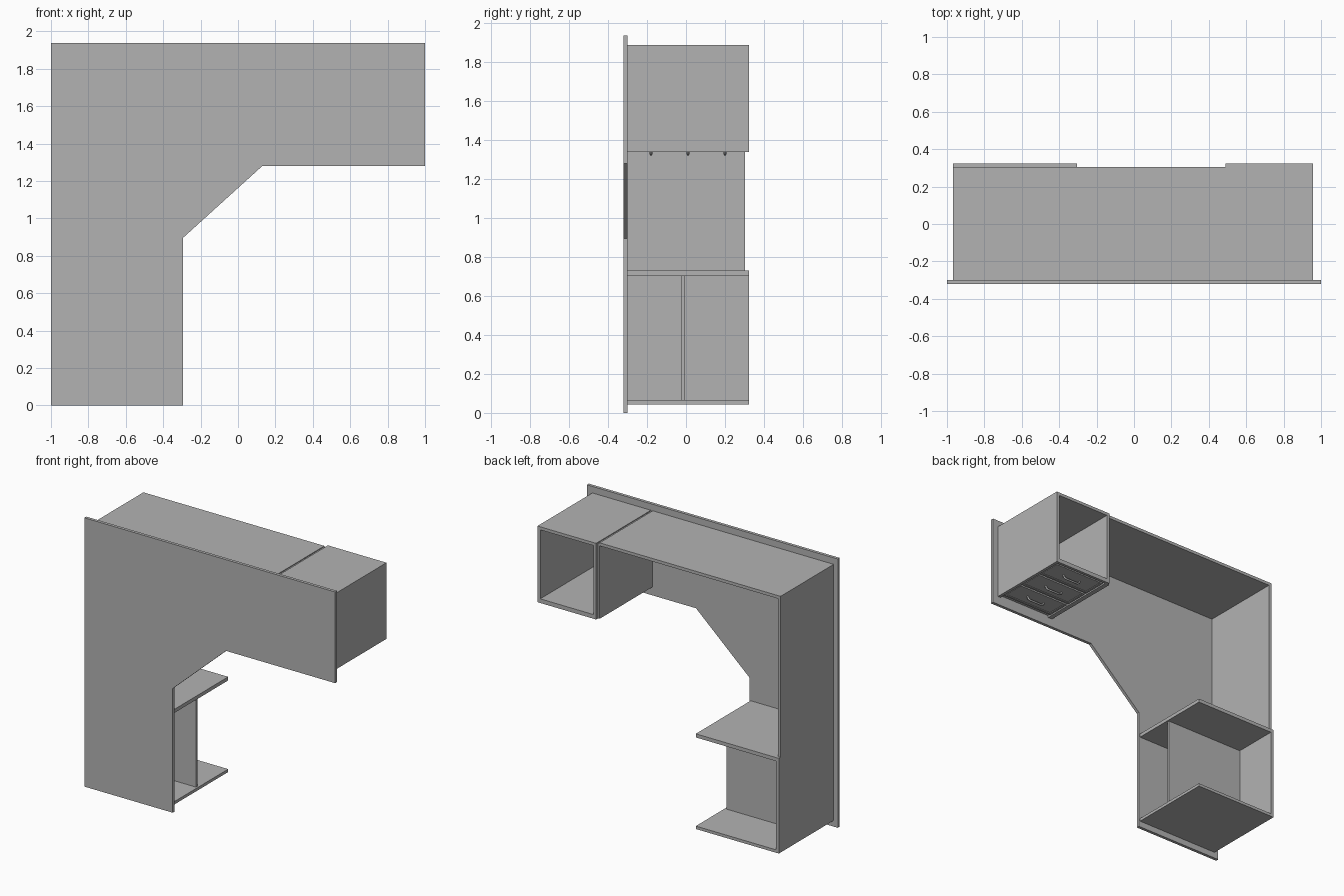
import bpy, bmesh

cube = bpy.data.objects.get("Cube")
if cube:
    bpy.data.objects.remove(cube, do_unlink=True)

grey = bpy.data.materials.new("plain grey")
grey.use_nodes = True
GREY = (0.45, 0.45, 0.45, 1)
grey.diffuse_color = GREY
grey.node_tree.nodes["Principled BSDF"].inputs["Base Color"].default_value = GREY


def finish(name, bm):
    bmesh.ops.recalc_face_normals(bm, faces=bm.faces)
    mesh = bpy.data.meshes.new(name)
    bm.to_mesh(mesh)
    bm.free()
    mesh.materials.append(grey)
    obj = bpy.data.objects.new(name, mesh)
    bpy.context.collection.objects.link(obj)
    return obj


def prism(bm, outline, y0, y1):
    """Extrude an x-z outline from y0 to y1."""
    face = bm.faces.new([bm.verts.new((x, y0, z)) for x, z in outline])
    new = bmesh.ops.extrude_face_region(bm, geom=[face])["geom"]
    verts = [v for v in new if isinstance(v, bmesh.types.BMVert)]
    bmesh.ops.translate(bm, verts=verts, vec=(0, y1 - y0, 0))


def board(name, x, y, z):
    bm = bmesh.new()
    prism(bm, [(x[0], z[0]), (x[1], z[0]), (x[1], z[1]), (x[0], z[1])], *y)
    return finish(name, bm)


BACK = -0.3      # inner face of the worktop slab
T = 0.022        # board thickness
SHALLOW = (BACK, 0.304)
DEEP = (BACK, 0.324)

# L-shaped worktop with a cut corner
bm = bmesh.new()
prism(bm, [(-1, 0), (-0.295, 0), (-0.295, 0.895), (0.13, 1.28),
           (1, 1.28), (1, 1.937), (-1, 1.937)], -0.322, BACK)
finish("worktop", bm)

# Long panels
L, R = -0.967, -0.305
board("long_panel", (L, 0.476), SHALLOW, (1.89 - T, 1.89))
board("side_panel", (L, L + T), SHALLOW, (0.73, 1.89 - T))
board("end_panel", (0.476, 0.49), SHALLOW, (1.342, 1.884))

# Open cabinet
board("cabinet_upper_board", (L, R), DEEP, (0.704, 0.73))
board("cabinet_lower_board", (L, R), DEEP, (0.044, 0.065))
board("cabinet_side", (L, L + T), DEEP, (0.065, 0.704))
board("cabinet_divider", (L + T, R - 0.012), (-0.025, -0.006), (0.065, 0.704))

# Drawer unit
A, B, BOTTOM, TOP = 0.49, 0.957, 1.341, 1.89
board("drawer_unit_left_side", (B - T, B), DEEP, (BOTTOM, TOP))
board("drawer_unit_right_side", (A, A + T), DEEP, (BOTTOM, TOP))
board("drawer_unit_end", (A + T, B - T), DEEP, (TOP - T, TOP))
board("drawer_unit_inner_board", (A + T, B - T), DEEP, (BOTTOM + 0.015, BOTTOM + 0.03))
board("drawer_unit_rail", (A + T, B - T), (0.304, 0.324), (BOTTOM, BOTTOM + 0.015))

# Drawer fronts with recessed centres, and bent bar handles
for i in range(3):
    y = -0.18 + 0.19 * i
    front = board(f"drawer_front_{i + 1}", (A + T + 0.008, B - T - 0.008),
                  (y - 0.088, y + 0.088), (BOTTOM + 0.003, BOTTOM + 0.015))
    bm = bmesh.new()
    bm.from_mesh(front.data)
    outer = [f for f in bm.faces if f.normal.z < -0.9]
    bmesh.ops.inset_region(bm, faces=outer, thickness=0.02)
    bmesh.ops.inset_region(bm, faces=outer, thickness=0.004, depth=-0.004)
    bm.to_mesh(front.data)
    bm.free()

    curve = bpy.data.curves.new(f"handle_{i + 1}", "CURVE")
    curve.dimensions = "3D"
    curve.bevel_depth = 0.007
    curve.bevel_resolution = 2
    curve.use_fill_caps = True
    spline = curve.splines.new("POLY")
    path = [(-0.07, 0.01), (-0.065, -0.006), (-0.05, -0.013),
            (0.05, -0.013), (0.065, -0.006), (0.07, 0.01)]
    spline.points.add(len(path) - 1)
    for point, (x, z) in zip(spline.points, path):
        point.co = ((A + B) / 2 + x, y, BOTTOM + z, 1)
    curve.materials.append(grey)
    handle = bpy.data.objects.new(f"handle_{i + 1}", curve)
    bpy.context.collection.objects.link(handle)
